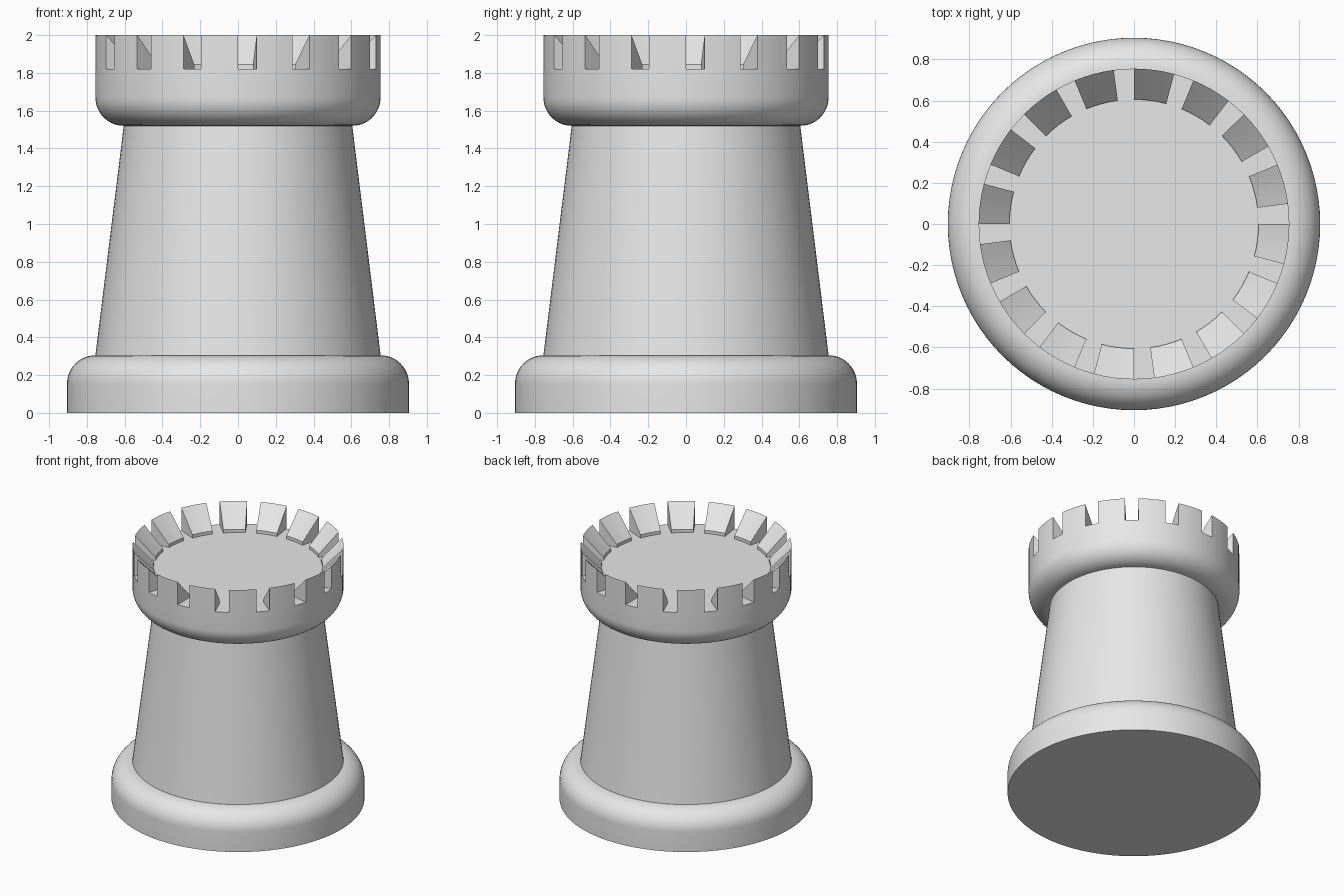
import bpy, bmesh
from math import sin, cos, pi, radians

cube = bpy.data.objects.get("Cube")
if cube:
    bpy.data.objects.remove(cube, do_unlink=True)

SEGMENTS = 96
R_BASE, R_WIDE, R_NECK = 0.905, 0.755, 0.605
Z_BASE, Z_NECK, Z_FLOOR, Z_TOP = 0.305, 1.52, 1.82, 2.0
FILLET, LIP = 0.15, 0.025

stone = bpy.data.materials.new("stone grey")
stone.use_nodes = True
grey = (0.8, 0.8, 0.8, 1)
stone.diffuse_color = grey
stone.node_tree.nodes["Principled BSDF"].inputs["Base Color"].default_value = grey


def arc(r, z, start, end, steps=12):
    """Quarter-round profile points about a centre (r, z)."""
    angles = [radians(start + (end - start) * i / steps) for i in range(steps + 1)]
    return [(r + FILLET * cos(a), z + FILLET * sin(a)) for a in angles]


def lathe(profile, cap_bottom=False, cap_top=False):
    """Revolve a rising profile; return the bmesh and the faces of its last band."""
    bm = bmesh.new()
    turn = [2 * pi * i / SEGMENTS for i in range(SEGMENTS)]
    rings = [[bm.verts.new((r * cos(a), r * sin(a), z)) for a in turn]
             for r, z in profile]
    band = []
    for low, high in zip(rings, rings[1:]):
        band = []
        for i in range(SEGMENTS):
            j = (i + 1) % SEGMENTS
            band.append(bm.faces.new((low[i], low[j], high[j], high[i])))
    if cap_bottom:
        bm.faces.new(rings[0][::-1])
    if cap_top:
        bm.faces.new(rings[-1])
    return bm, band


def finish(name, bm):
    mesh = bpy.data.meshes.new(name)
    bm.normal_update()
    bm.to_mesh(mesh)
    bm.free()
    mesh.materials.append(stone)
    obj = bpy.data.objects.new(name, mesh)
    bpy.context.collection.objects.link(obj)
    bpy.ops.object.select_all(action="DESELECT")
    obj.select_set(True)
    bpy.context.view_layer.objects.active = obj
    bpy.ops.object.shade_smooth_by_angle(angle=radians(30))


# Round base with a rolled upper edge
bm, _ = lathe([(R_BASE, 0)] + arc(R_WIDE, Z_BASE - FILLET, 0, 90), cap_bottom=True)
finish("base", bm)

# Tapered tower shaft
bm, _ = lathe([(R_WIDE, Z_BASE), (R_NECK, Z_NECK)])
finish("shaft", bm)

# Crown with a rounded underside and a flat floor
bm, rim = lathe(arc(R_NECK, Z_NECK + FILLET, -90, 0)
                + [(R_WIDE, Z_FLOOR), (R_NECK, Z_FLOOR)], cap_top=True)

# Battlements: raise four of every six rim faces, sloping inward
merlons = [f for i, f in enumerate(rim) if i % 6 >= 2]
raised = bmesh.ops.extrude_face_region(bm, geom=merlons)["geom"]
for v in raised:
    if isinstance(v, bmesh.types.BMVert):
        outer = v.co.xy.length > (R_WIDE + R_NECK) / 2
        v.co.z = Z_TOP if outer else Z_FLOOR + LIP
finish("crown", bm)
